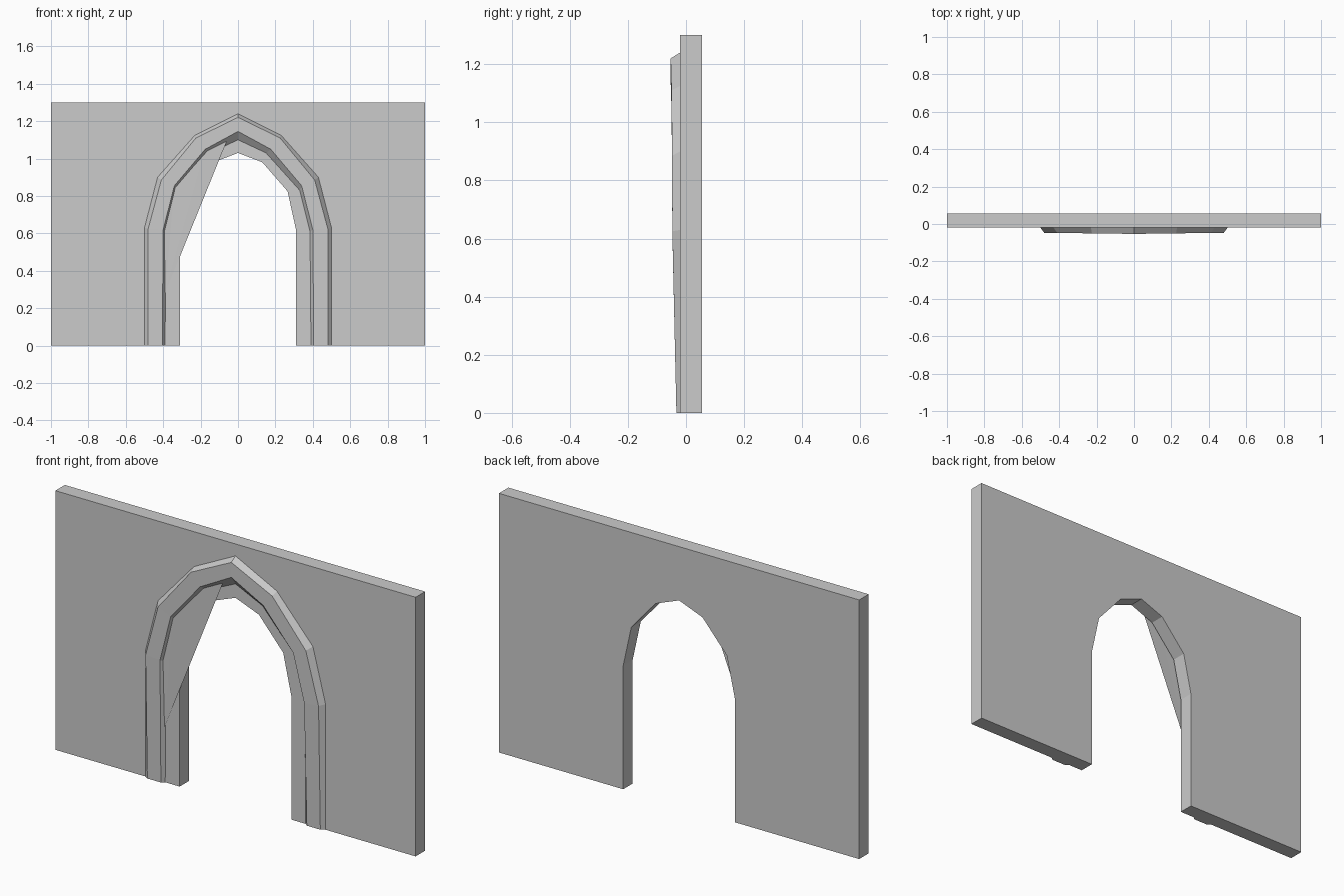
import bpy
import bmesh

cube = bpy.data.objects.get("Cube")
if cube:
    bpy.data.objects.remove(cube, do_unlink=True)

stone = bpy.data.materials.new("grey_stone")
stone.use_nodes = True
stone.diffuse_color = (0.6, 0.6, 0.6, 1)
stone.node_tree.nodes["Principled BSDF"].inputs["Base Color"].default_value = (0.6, 0.6, 0.6, 1)

FRONT, BACK = -0.02, 0.055


def finish(name, bm, fix_normals=True):
    if fix_normals:
        bmesh.ops.recalc_face_normals(bm, faces=bm.faces)
    mesh = bpy.data.meshes.new(name)
    bm.to_mesh(mesh)
    bm.free()
    mesh.materials.append(stone)
    obj = bpy.data.objects.new(name, mesh)
    bpy.context.collection.objects.link(obj)
    return obj


def arch(half):
    """Mirror a right half, listed from foot to crown, into a full arch."""
    return half + [(-x, z) for x, z in reversed(half[:-1])]


# Wall: one outline with the doorway cut in, extruded backwards
opening = arch([(0.31, 0), (0.31, 0.62), (0.265, 0.825), (0.13, 0.98), (0, 1.03)])
outline = opening + [(-1, 0), (-1, 1.3), (1, 1.3), (1, 0)]
bm = bmesh.new()
face = bm.faces.new([bm.verts.new((x, FRONT, z)) for x, z in outline])
result = bmesh.ops.extrude_face_region(bm, geom=[face])
moved = [v for v in result["geom"] if isinstance(v, bmesh.types.BMVert)]
bmesh.ops.translate(bm, verts=moved, vec=(0, BACK - FRONT, 0))
finish("wall", bm)

# Moulding: four arched rails, bevelled outwards, thicker towards the crown
outer_back = arch([(0.5, 0), (0.5, 0.63), (0.43, 0.9), (0.23, 1.125), (0, 1.24)])
outer_front = arch([(0.48, 0), (0.48, 0.625), (0.41, 0.885), (0.225, 1.11), (0, 1.22)])
inner_front = arch([(0.405, 0), (0.4, 0.62), (0.34, 0.855), (0.175, 1.05), (0, 1.145)])
inner_back = arch([(0.39, 0), (0.385, 0.61), (0.33, 0.83), (0.15, 1.03), (0, 1.1)])
depths = [-0.033, -0.047, -0.048, -0.05, -0.053]
depths += depths[-2::-1]
bm = bmesh.new()
rails = []
for rail, raised in ((outer_back, False), (outer_front, True),
                     (inner_front, True), (inner_back, False)):
    rails.append([bm.verts.new((x, d if raised else FRONT, z))
                  for (x, z), d in zip(rail, depths)])
for a, b in zip(rails, rails[1:]):
    for i in range(len(a) - 1):
        bm.faces.new((a[i], a[i + 1], b[i + 1], b[i]))
for end in (0, -1):
    bm.faces.new([rail[end] for rail in rails])
finish("arch_moulding", bm)

# Thin sheet spanning the upper corner on the model's right
sheet = [(-0.39, -0.025, 0.28), (-0.05, -0.035, 1.118), (-0.175, -0.037, 1.05),
         (-0.34, -0.036, 0.855), (-0.395, -0.034, 0.62)]
bm = bmesh.new()
verts = [bm.verts.new(p) for p in sheet]
for i in range(1, len(verts) - 1):
    bm.faces.new((verts[0], verts[i], verts[i + 1]))
finish("corner_sheet", bm, False)
